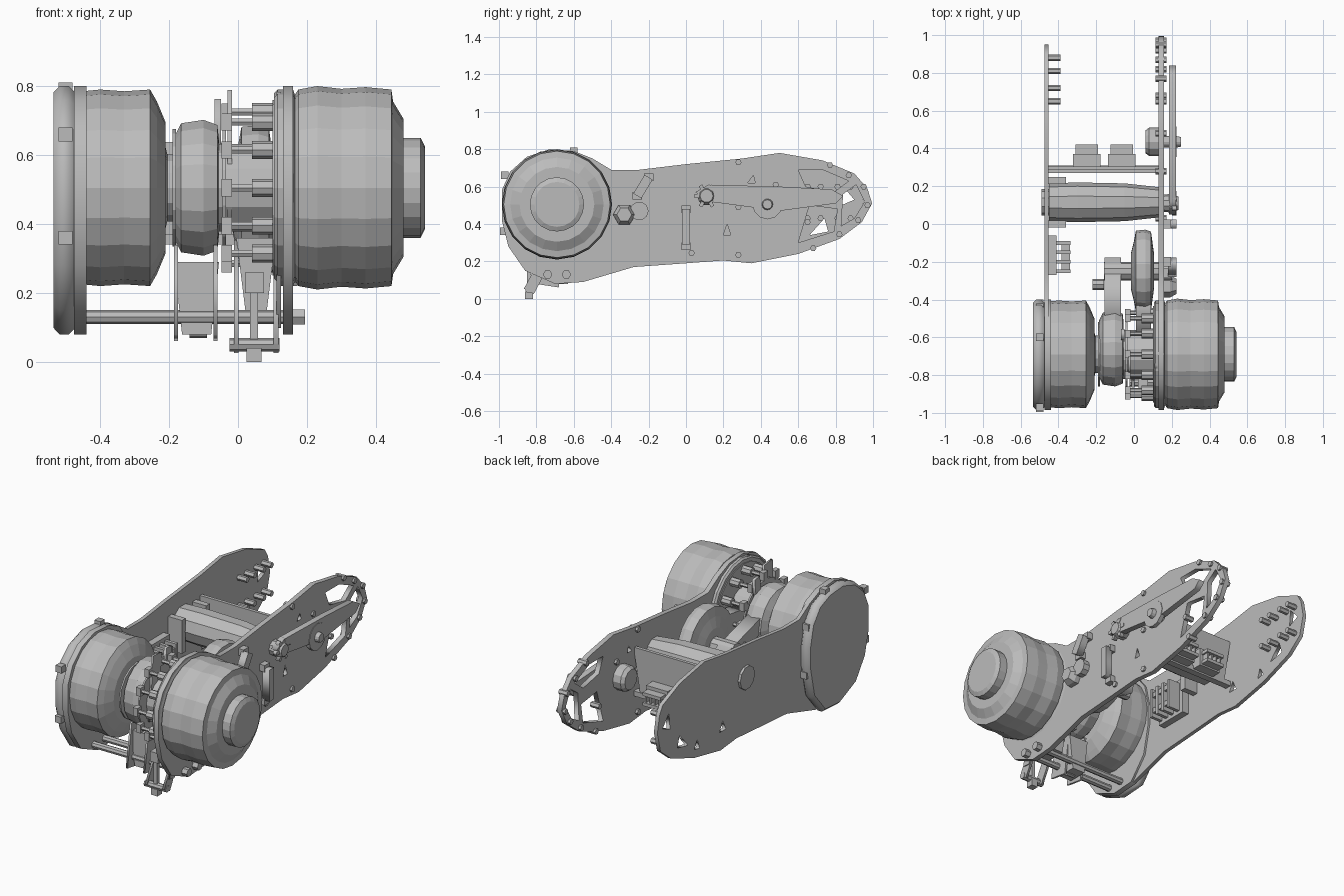
import bpy
from math import pi, cos, sin
from mathutils import Matrix, Vector

if "Cube" in bpy.data.objects:
    bpy.data.objects.remove(bpy.data.objects["Cube"])

grey = bpy.data.materials.new("plain_grey")
grey.use_nodes = True
grey.diffuse_color = (0.5, 0.5, 0.5, 1)
grey.node_tree.nodes["Principled BSDF"].inputs["Base Color"].default_value = (0.5, 0.5, 0.5, 1)

# Local x, y, z become world y, z, x, so profiles are drawn in side view
SIDE = Matrix(((0, 0, 1, 0), (1, 0, 0, 0), (0, 1, 0, 0), (0, 0, 0, 1)))


def add(name, mesh):
    mesh.materials.clear()
    mesh.materials.append(grey)
    ob = bpy.data.objects.new(name, mesh)
    bpy.context.collection.objects.link(ob)
    return ob


def plate(name, x0, x1, outline, holes=(), bevel=0.0):
    """Side-view outline with holes, extruded from x0 to x1."""
    curve = bpy.data.curves.new(name, "CURVE")
    curve.dimensions = "2D"
    curve.fill_mode = "BOTH"
    curve.extrude = (x1 - x0) / 2 - bevel
    curve.bevel_depth = bevel
    curve.offset = -bevel
    curve.bevel_resolution = 0
    for loop in (outline, *holes):
        spline = curve.splines.new("POLY")
        spline.points.add(len(loop) - 1)
        for p, (y, z) in zip(spline.points, loop):
            p.co = (y, z, 0, 1)
        spline.use_cyclic_u = True
    helper = bpy.data.objects.new(name + "_curve", curve)
    mesh = bpy.data.meshes.new_from_object(helper)
    bpy.data.objects.remove(helper)
    mesh.transform(Matrix.Translation(((x0 + x1) / 2, 0, 0)) @ SIDE)
    return add(name, mesh)


def lathe(name, y, z, profile, sides=20):
    """Turn (x, radius) points about an axis along x."""
    verts = [(x, y + r * cos(2 * pi * i / sides), z + r * sin(2 * pi * i / sides))
             for x, r in profile for i in range(sides)]
    faces = [(k * sides + i, k * sides + (i + 1) % sides,
              (k + 1) * sides + (i + 1) % sides, (k + 1) * sides + i)
             for k in range(len(profile) - 1) for i in range(sides)]
    last = (len(profile) - 1) * sides
    faces += [tuple(reversed(range(sides))), tuple(range(last, last + sides))]
    mesh = bpy.data.meshes.new(name)
    mesh.from_pydata(verts, [], faces)
    return add(name, mesh)


def rod(name, x0, x1, y, z, r, sides=8):
    return lathe(name, y, z, [(x0, r), (x1, r)], sides)


def box(name, x, y, z, taper=1.0):
    """Box between coordinate pairs; taper narrows the bottom."""
    mid = (x[0] + x[1]) / 2
    verts = [(mid + (a - mid) * (taper if c == z[0] else 1), b, c)
             for a in x for b in y for c in z]
    mesh = bpy.data.meshes.new(name)
    mesh.from_pydata(verts, [], [(0, 1, 3, 2), (4, 6, 7, 5), (0, 4, 5, 1),
                                 (2, 3, 7, 6), (0, 2, 6, 4), (1, 5, 7, 3)])
    return add(name, mesh)


def bar(name, x0, x1, a, b, w):
    """Straight link between two side-view points."""
    a, b = Vector(a), Vector(b)
    n = (b - a).orthogonal().normalized() * w / 2
    return plate(name, x0, x1, [tuple(p) for p in (a - n, b - n, b + n, a + n)])


# Side frames
head = [(-.55, .09), (-.7, .08), (-.86, .15), (-.95, .28), (-.985, .42), (-.985, .58),
        (-.94, .68), (-.85, .76), (-.73, .8), (-.6, .79), (-.5, .75)]
body = [(-.4, .69), (-.25, .69), (0, .72), (.3, .75), (.5, .78), (.73, .74), (.9, .67)]
under = [(.82, .32), (.6, .24), (.35, .19), (.2, .205), (0, .19), (-.28, .17)]
left_tail = [(.97, .59), (.995, .51), (.94, .41)]
right_tail = [(.93, .62), (.95, .52), (.92, .4)]
tail_holes = [[(.6, .69), (.73, .69), (.87, .63), (.79, .57), (.64, .6)],
              [(.84, .56), (.91, .61), (.955, .52), (.9, .43), (.83, .39)],
              [(.6, .3), (.79, .36), (.81, .48), (.66, .5)]]
small_holes = [[(.2, .34), (.24, .34), (.22, .4)], [(.33, .62), (.37, .62), (.36, .66)]]
plate("left_side_frame", .13, .16, head + body + left_tail + under, tail_holes + small_holes)
plate("right_side_frame", -.475, -.452, head + body + right_tail + under,
      [[(.66, .34), (.76, .36), (.74, .43)], [(.83, .5), (.9, .53), (.84, .6)],
       [(.55, .28), (.6, .29), (.57, .34)], [(.3, .3), (.36, .3), (.33, .36)]])

# Drums, end cover and cap
AY, AZ = -.69, .505
lathe("left_drum", AY, AZ, [(.105, .275), (.115, .285), (.16, .285), (.165, .27), (.175, .285),
      (.23, .295), (.3, .287), (.37, .292), (.445, .285), (.45, .25), (.48, .2)])
lathe("left_cap", AY, AZ, [(.47, .145), (.53, .145), (.542, .12)])
lathe("right_drum", AY, AZ, [(-.45, .28), (-.4, .285), (-.33, .28), (-.255, .285),
      (-.235, .25), (-.21, .19)])
cover = head + [(-.43, .66), (-.4, .53), (-.4, .4), (-.44, .22)]
plate("right_end_cover", -.535, -.472, cover, bevel=.018)
plate("cover_rim", -.475, -.44, cover)
for y, z in ((-.97, .66), (-.975, .36), (-.44, .64), (-.42, .36), (-.6, .79)):
    box("cover_clip", (-.52, -.48), (y - .02, y + .02), (z - .02, z + .02))

# Hub assembly between the drums
lathe("hub_neck", AY, AZ, [(-.22, .16), (-.205, .1), (-.18, .1), (-.18, .13), (.12, .13)], 14)
lathe("hub_wheel", -.66, AZ, [(-.185, .15), (-.165, .19), (-.1, .2), (-.06, .185), (-.055, .14)], 18)
lathe("hub_flange", AY, AZ, [(-.19, .17), (-.18, .17)], 16)
lathe("gear_disc", AY, AZ, [(-.045, .2), (-.035, .2)], 24)
rod("pin_backplate", .1, .115, AY, AZ, .255, 20)
for i in range(12):
    a = 2 * pi * i / 12
    y, z = AY + .22 * cos(a), AZ + .22 * sin(a)
    rod("ring_pin", -.03, .11, y, z, .012, 6)
    rod("pin_sleeve", .04, .11, y, z, .026, 8)
    box("gear_tooth", (-.048, -.018), (y - .02, y + .02), (z - .025, z + .025))
bar("tall_fin", -.03, -.018, (-.77, .4), (-.74, .785), .08)
bar("short_fin", -.068, -.05, (-.6, .6), (-.58, .76), .05)
bar("pin_bracket", .112, .124, (-.8, .1), (-.74, .78), .05)

# Idler disc and linkage behind the hub
lathe("idler_disc", -.25, .47, [(-.015, .1), (0, .16), (.01, .215), (.06, .22), (.09, .21), (.105, .1)], 18)
rod("idler_axle", -.16, .2, -.25, .47, .05, 10)
rod("axle_end", -.22, -.16, -.32, .47, .03)
bar("hub_link", -.155, -.07, (-.19, .45), (-.55, .55), .09)
bar("idler_link", .01, .09, (-.3, .55), (-.62, .5), .1)

# Lower yokes, tie rods and adjuster
box("right_yoke", (-.185, -.055), (-.75, -.63), (.08, .29), .65)
for x in (-.18, -.065):
    bar("yoke_cheek", x - .006, x + .006, (-.7, .33), (-.74, .07), .12)
rod("yoke_roller", -.14, -.09, -.7, .09, .02)
box("left_yoke", (-.005, .11), (-.72, -.6), (.13, .36), .5)
for x in (-.005, .11):
    bar("adjuster_leg", x - .007, x + .007, (-.68, .34), (-.84, .04), .06)
rod("front_tie_rod", -.45, .17, -.74, .13, .02)
rod("rear_tie_rod", -.45, .17, -.64, .13, .02)
for y in (-.74, -.64):
    rod("tie_rod_nut", .16, .195, y, .13, .025, 6)
rod("adjuster_bar", -.025, .12, -.84, .05, .02)
box("adjuster_foot", (.025, .068), (-.862, -.818), (0, .04))
box("adjuster_screw", (.035, .058), (-.85, -.828), (.03, .24))
box("adjuster_head", (.02, .075), (-.865, -.81), (.2, .26))

# Cross beam, bulkhead and connectors
lathe("cross_beam", .115, .54, [(-.45, .1), (-.3, .105), (-.05, .1), (.13, .08)], 10)
rod("beam_boss", -.49, -.45, .115, .54, .07, 10)
for y in (0, .23):
    box("beam_bracket", (-.455, -.36), (y - .018, y + .018), (.42, .62))
box("bulkhead", (-.455, .135), (.285, .305), (.36, .63), .85)
box("bulkhead_shelf", (-.455, .135), (.27, .31), (.34, .37))
for x in (-.25, -.065):
    box("connector", (x - .072, x + .072), (.305, .37), (.35, .46))
    box("connector_lip", (x - .06, x + .06), (.37, .42), (.36, .38))
    box("connector_lip", (x - .06, x + .06), (.37, .42), (.42, .44))
    for i in range(4):
        box("connector_pin", (x - .05 + i * .03, x - .04 + i * .03), (.37, .41), (.38, .42))

# Right frame: inner terminal block and pegs
box("terminal_base", (-.453, -.41), (-.27, -.06), (.32, .54))
for i in range(4):
    box("terminal_fin", (-.42, -.335), (-.26 + i * .05, -.24 + i * .05), (.34, .52))
for z in (.38, .48):
    box("terminal_bar", (-.385, -.34), (-.24, -.09), (z - .015, z + .015))
for y in (.65, .72, .81, .88):
    for z in (.43, .6):
        rod("tail_peg", -.455, -.39, y, z, .017, 6)

# Left frame: arm, knobs, handle and fittings
plate("side_arm", .185, .222, [(.05, .57), (.12, .61), (.5, .6), (.78, .585), (.84, .55),
                               (.8, .51), (.5, .47), (.12, .52)])
lathe("small_knob", .11, .55, [(.155, .045), (.2, .05), (.235, .035)], 10)
lathe("large_knob", .435, .505, [(.06, .06), (.08, .075), (.13, .075), (.13, .03), (.2, .03),
      (.2, .08), (.225, .08), (.225, .03), (.25, .025)], 12)
for i in range(6):
    a = 2 * pi * i / 6
    bar("knob_grip", .2, .225, (.11, .55), (.11 + .065 * cos(a), .55 + .065 * sin(a)), .02)
lathe("hex_boss", -.33, .45, [(.155, .06), (.19, .06), (.225, .04)], 6)
bar("handle", .18, .225, (0, .29), (0, .48), .045)
bar("slanted_handle", .18, .225, (-.26, .55), (-.2, .65), .05)
for y, z in ((0, .28), (0, .48), (-.26, .55), (-.2, .65)):
    box("handle_foot", (.155, .195), (y - .025, y + .025), (z - .02, z + .02))
for y, z in ((.28, .73), (.28, .235), (.03, .245), (.48, .61), (.28, .49), (.65, .41),
             (.77, .715), (.87, .66), (.95, .6), (.97, .5), (.92, .42), (.82, .345), (.68, .27)):
    rod("frame_bolt", .115, .172, y, z, .017, 6)
